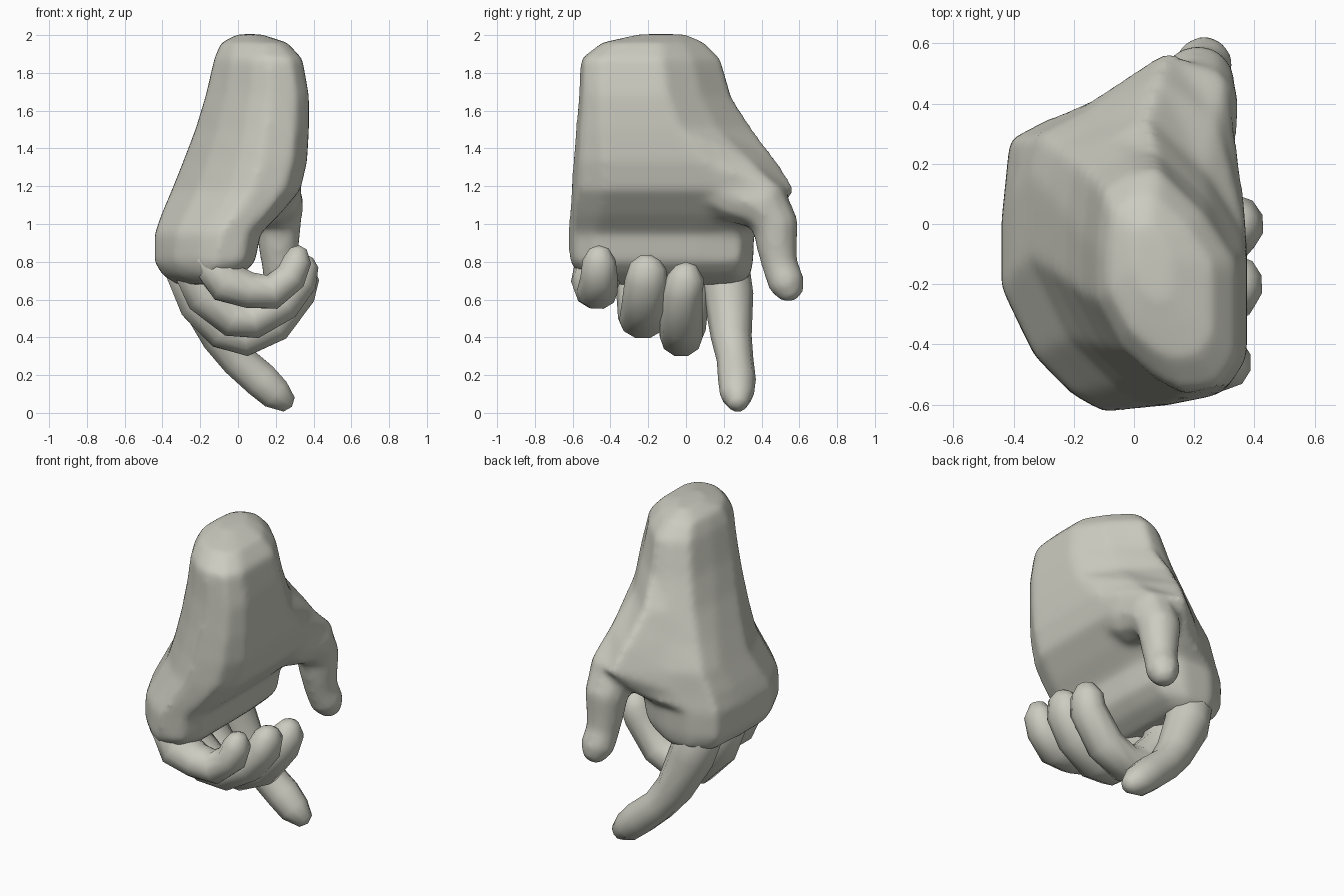
import bpy, bmesh, math
from mathutils import Vector

if "Cube" in bpy.data.objects:
    bpy.data.objects.remove(bpy.data.objects["Cube"])

skin = bpy.data.materials.new("warm grey")
skin.diffuse_color = (0.60, 0.60, 0.53, 1)
skin.use_nodes = True
skin.node_tree.nodes["Principled BSDF"].inputs["Base Color"].default_value = skin.diffuse_color


def select(obs):
    bpy.ops.object.select_all(action='DESELECT')
    for ob in obs:
        ob.select_set(True)
    bpy.context.view_layer.objects.active = obs[0]


def loft(name, rings, tip=None):
    """Skin a list of equal-length point rings, closing both ends."""
    bm = bmesh.new()
    rows = [[bm.verts.new(p) for p in ring] for ring in rings]
    n = len(rows[0])
    for a, b in zip(rows, rows[1:]):
        for i in range(n):
            j = (i + 1) % n
            bm.faces.new((a[i], a[j], b[j], b[i]))
    bm.faces.new(rows[0])
    if tip is None:
        bm.faces.new(rows[-1])
    else:
        t = bm.verts.new(tip)
        for i in range(n):
            bm.faces.new((rows[-1][i], rows[-1][(i + 1) % n], t))
    bmesh.ops.recalc_face_normals(bm, faces=bm.faces)
    me = bpy.data.meshes.new(name)
    bm.to_mesh(me)
    bm.free()
    me.materials.append(skin)
    ob = bpy.data.objects.new(name, me)
    bpy.context.collection.objects.link(ob)
    select([ob])
    bpy.ops.object.shade_smooth_by_angle(angle=math.radians(62))
    return ob


def finger(name, path, wide=1.0, sides=10):
    """Tapered tube along (x, y, z, radius) points."""
    pts = [Vector(p[:3]) for p in path]
    rings = []
    for k, p in enumerate(pts):
        t = (pts[min(k + 1, len(pts) - 1)] - pts[max(k - 1, 0)]).normalized()
        up = t.cross(Vector((0, 1, 0))).normalized()
        side = up.cross(t) * wide
        r = path[k][3]
        rings.append([p + r * (math.cos(a) * side + math.sin(a) * up)
                      for a in (2 * math.pi * i / sides for i in range(sides))])
    end = pts[-1] + (pts[-1] - pts[-2]).normalized() * path[-1][3] * 0.4
    return loft(name, rings, end)


# Wrist and palm: z, back x, palm x, y min, y max, web fullness, thumb-side fullness
sections = [
    (2.005, 0.00, 0.12, -0.25, 0.00, 0.98, 0),
    (1.96, -0.09, 0.26, -0.45, 0.10, 0.98, 0),
    (1.875, -0.125, 0.34, -0.56, 0.185, 0.98, 0),
    (1.68, -0.17, 0.375, -0.57, 0.24, 0.98, 0),
    (1.50, -0.225, 0.375, -0.585, 0.36, 0.92, 0),
    (1.33, -0.29, 0.365, -0.60, 0.49, 0.86, 0.5),
    (1.18, -0.35, 0.33, -0.61, 0.58, 0.84, 1),
    (1.05, -0.405, 0.22, -0.62, 0.48, 0.90, 1),
    (0.95, -0.44, 0.12, -0.625, 0.36, 1.0, 1),
    (0.80, -0.44, 0.09, -0.62, 0.355, 1.0, 1),
    (0.73, -0.40, 0.02, -0.57, 0.34, 1.0, 1),
    (0.68, -0.32, -0.08, -0.47, 0.29, 1.0, 1),
]


def section(z, x0, x1, y0, y1, c, k):
    mix = lambda a, b: a + (b - a) * k
    shape = [(0, .65), (0, .42), (.2, .19), (.43, .06), (.62, 0), (.88, .03), (1, .15), (1, .40),
             (1, mix(.58, .7)), (mix(.77, .97), mix(.80, .93)), (mix(.44, .68), 1),
             (mix(.25, .32), c), (.05, c - .08)]
    return [(x0 + u * (x1 - x0), y0 + v * (y1 - y0), z) for u, v in shape]


palm = loft("palm_and_thumb", [section(*s) for s in sections])

# Thumb with its fleshy base, blended into the palm
thumb = finger("thumb", [(.15, -.12, 1.36, .10), (.17, .08, 1.25, .15), (.185, .26, 1.155, .155),
                         (.205, .42, 1.10, .148), (.213, .475, .99, .126), (.215, .48, .89, .112),
                         (.22, .497, .78, .097), (.235, .535, .68, .10), (.245, .565, .61, .06)])
select([palm, thumb])
bpy.ops.object.join()
remesh = palm.modifiers.new("blend", 'REMESH')
remesh.mode = 'VOXEL'
remesh.voxel_size = 0.02
smooth = palm.modifiers.new("soften", 'SMOOTH')
smooth.factor = 0.5
smooth.iterations = 12
for m in ("blend", "soften"):
    bpy.ops.object.modifier_apply(modifier=m)
bpy.ops.object.shade_smooth_by_angle(angle=math.radians(62))

# Pointing finger
finger("index_finger", [(-.22, .14, .98, .07), (-.25, .19, .82, .14), (-.195, .225, .62, .132),
                        (-.09, .24, .40, .108), (.00, .26, .28, .097), (.12, .27, .175, .10),
                        (.20, .27, .10, .09), (.27, .275, .045, .05)])

# Curled fingers
finger("middle_finger", [(-.26, .00, .92, .08), (-.27, .00, .76, .125), (-.20, -.01, .58, .12),
                         (-.07, -.02, .44, .115), (.04, -.025, .40, .105), (.19, -.025, .47, .105),
                         (.32, -.02, .64, .10), (.345, .00, .72, .09), (.355, .00, .78, .05)], 1.08)
finger("ring_finger", [(-.22, -.23, .92, .08), (-.24, -.23, .78, .12), (-.17, -.23, .62, .115),
                       (-.02, -.23, .50, .108), (.08, -.23, .49, .103), (.24, -.22, .58, .10),
                       (.33, -.21, .70, .095), (.35, -.20, .78, .08), (.355, -.19, .82, .045)], 1.2)
finger("little_finger", [(-.10, -.40, .92, .07), (-.14, -.46, .79, .115), (-.06, -.48, .69, .115),
                         (.06, -.48, .65, .10), (.18, -.47, .64, .097), (.28, -.46, .72, .088),
                         (.315, -.46, .81, .078), (.32, -.46, .87, .045)], 1.12)
